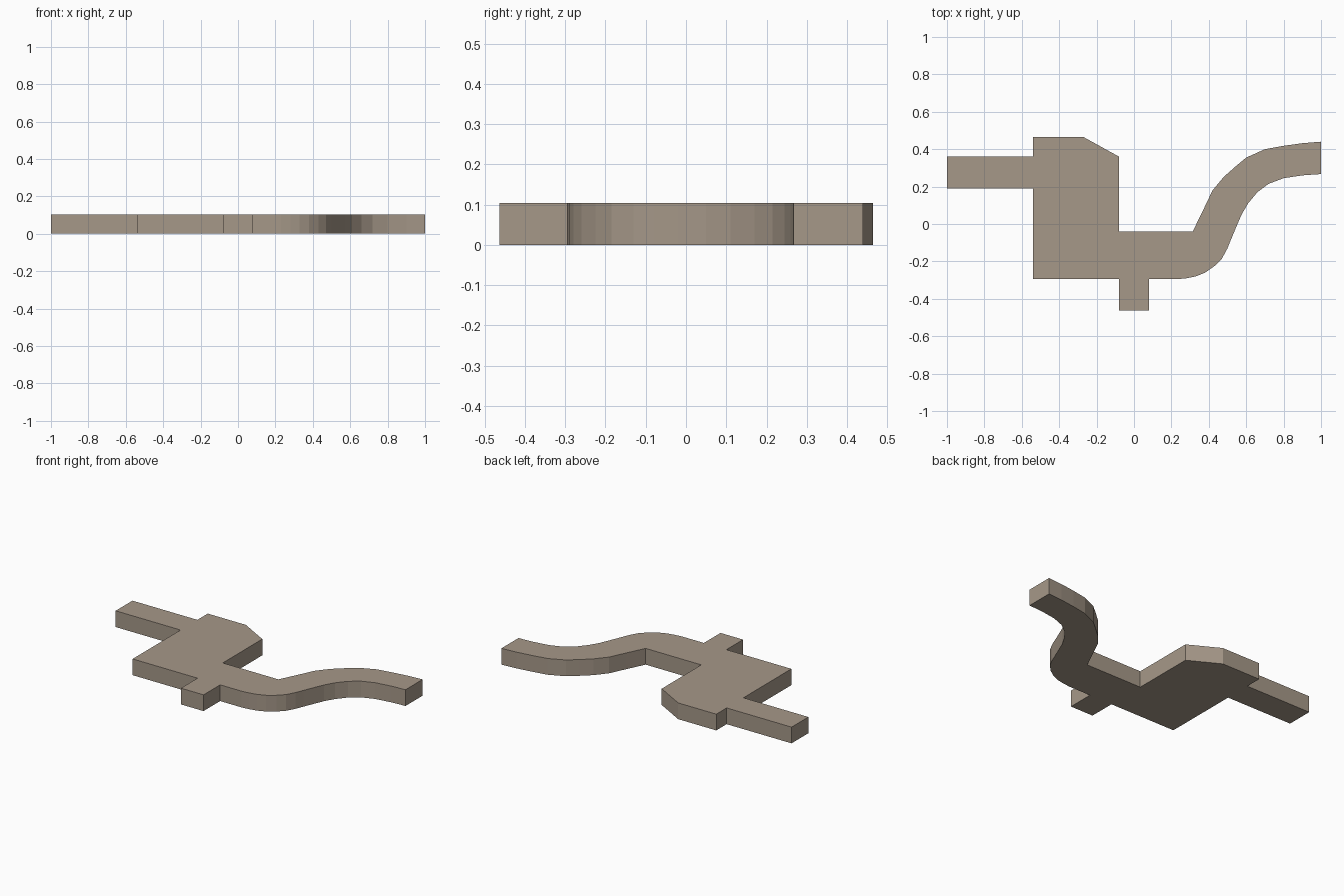
import bpy
import bmesh

THICKNESS = 0.104

default_cube = bpy.data.objects.get("Cube")
if default_cube:
    bpy.data.objects.remove(default_cube, do_unlink=True)


def make_material(name, colour):
    material = bpy.data.materials.new(name)
    material.use_nodes = True
    material.diffuse_color = colour
    shader = next(n for n in material.node_tree.nodes if n.type == "BSDF_PRINCIPLED")
    shader.inputs["Base Color"].default_value = colour
    shader.inputs["Roughness"].default_value = 0.8
    return material


def make_slab(name, outline, thickness, material):
    """Extrude a counter-clockwise plan outline upwards from the ground."""
    bm = bmesh.new()
    base = bm.faces.new([bm.verts.new((x, y, 0)) for x, y in outline])
    extruded = bmesh.ops.extrude_face_region(bm, geom=[base], use_keep_orig=True)
    top_verts = [g for g in extruded["geom"] if isinstance(g, bmesh.types.BMVert)]
    bmesh.ops.translate(bm, verts=top_verts, vec=(0, 0, thickness))
    bmesh.ops.recalc_face_normals(bm, faces=bm.faces[:])
    mesh = bpy.data.meshes.new(name)
    bm.to_mesh(mesh)
    bm.free()
    mesh.materials.append(material)
    slab = bpy.data.objects.new(name, mesh)
    bpy.context.collection.objects.link(slab)
    return slab


# Lower side of the straight corridor and the main room
corridor_lower = [(-1, 0.19), (-0.54, 0.19)]
room_front = [(-0.54, -0.295)]

# Small doorway stub at the front
doorway = [(-0.08, -0.295), (-0.08, -0.463), (0.08, -0.463), (0.08, -0.295)]

# Winding passage: outer bend going out, then inner bend coming back
passage_out = [
    (0.23, -0.295), (0.28, -0.29), (0.33, -0.28), (0.38, -0.26),
    (0.43, -0.225), (0.47, -0.185), (0.5, -0.13), (0.52, -0.08),
    (0.545, -0.02), (0.575, 0.05), (0.61, 0.11), (0.66, 0.17),
    (0.72, 0.215), (0.8, 0.245), (0.9, 0.26), (1, 0.267),
]
passage_back = [
    (1, 0.44), (0.9, 0.432), (0.8, 0.418), (0.7, 0.4), (0.6, 0.355),
    (0.54, 0.305), (0.48, 0.252), (0.42, 0.18), (0.37, 0.075), (0.314, -0.04),
]

# Room's side wall, chamfered corner, and upper side of the corridor
room_back = [(-0.08, -0.04), (-0.08, 0.36), (-0.27, 0.465), (-0.54, 0.465)]
corridor_upper = [(-0.54, 0.36), (-1, 0.36)]

stone = make_material("warm grey stone", (0.38, 0.315, 0.25, 1))
outline = (corridor_lower + room_front + doorway + passage_out
           + passage_back + room_back + corridor_upper)
make_slab("floor_slab", outline, THICKNESS, stone)
